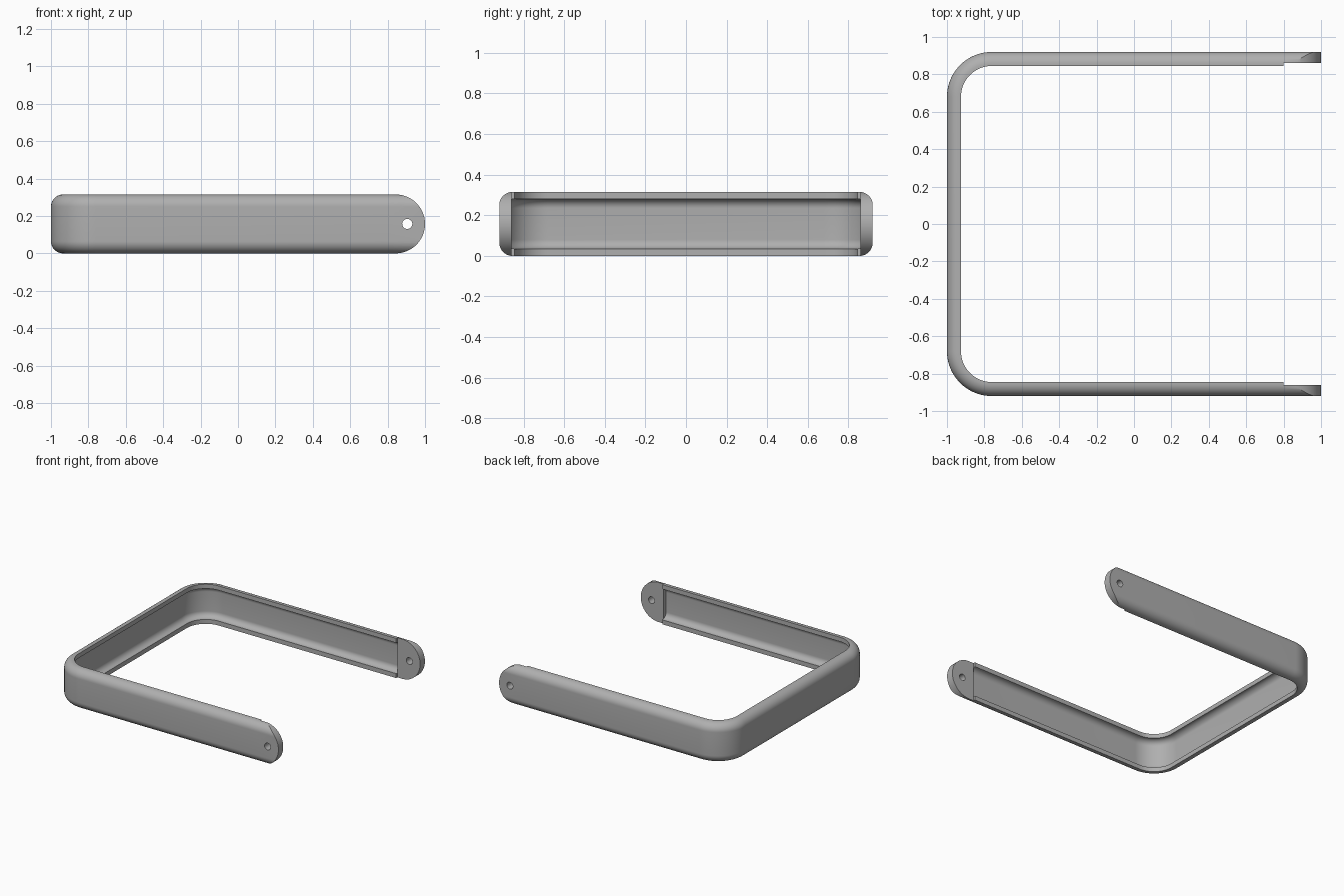
import bpy, bmesh, math
from mathutils import Vector

if "Cube" in bpy.data.objects:
    bpy.data.objects.remove(bpy.data.objects["Cube"], do_unlink=True)

H, HALF_Y, DEPTH, TAB = 0.315, 0.92, 0.075, 0.06   # height, half width, arm and tab thickness
ROUND, BEND, ARM_END = 0.065, 0.24, 0.8
MID = H / 2

grey = bpy.data.materials.new("satin grey")
grey.use_nodes = True
grey.diffuse_color = (0.43, 0.43, 0.43, 1)
grey.node_tree.nodes["Principled BSDF"].inputs["Base Color"].default_value = (0.43, 0.43, 0.43, 1)


def arc(cx, cy, r, start, end, n=12):
    steps = [math.radians(start + (end - start) * i / n) for i in range(n + 1)]
    return [(cx + r * math.cos(a), cy + r * math.sin(a)) for a in steps]


def loft(name, rings):
    """Solid through a list of matching closed rings, capped at both ends."""
    bm = bmesh.new()
    rows = [[bm.verts.new(p) for p in ring] for ring in rings]
    for a, b in zip(rows, rows[1:]):
        for i in range(len(a)):
            j = (i + 1) % len(a)
            bm.faces.new((a[i], a[j], b[j], b[i]))
    bm.faces.new(rows[0])
    bm.faces.new(rows[-1])
    bmesh.ops.recalc_face_normals(bm, faces=bm.faces)
    mesh = bpy.data.meshes.new(name)
    bm.to_mesh(mesh)
    bm.free()
    mesh.materials.append(grey)
    obj = bpy.data.objects.new(name, mesh)
    bpy.context.collection.objects.link(obj)
    return obj


def activate(obj):
    bpy.ops.object.select_all(action='DESELECT')
    obj.select_set(True)
    bpy.context.view_layer.objects.active = obj


def smooth(obj):
    activate(obj)
    bpy.ops.object.shade_smooth_by_angle(angle=math.radians(30))


def cut(obj, cutter, operation):
    activate(obj)
    mod = obj.modifiers.new("cut", 'BOOLEAN')
    mod.operation, mod.solver, mod.object = operation, 'EXACT', cutter
    bpy.ops.object.modifier_apply(modifier=mod.name)
    bpy.data.objects.remove(cutter, do_unlink=True)


# Cross-section as (depth from the outer face, height)
outer = arc(ROUND, ROUND, ROUND, 270, 180) + arc(ROUND, H - ROUND, ROUND, 180, 90)
lip, wall, fillet = 0.035, 0.028, 0.045
hollow = (arc(wall + fillet, H - lip - fillet, fillet, 90, 180)
          + arc(wall + fillet, lip + fillet, fillet, 180, 270))
channel = ([(DEPTH, 0)] + outer + [(DEPTH, H), (DEPTH, H - lip)] + hollow + [(DEPTH, lip)])

# Path of the outer face with its outward direction
stations = [(Vector((ARM_END, HALF_Y)), Vector((0, 1)))]
for side, start in ((1, 90), (-1, 180)):
    centre = Vector((BEND - 1, side * (HALF_Y - BEND)))
    for dx, dy in arc(0, 0, 1, start, start + 90, 20):
        out = Vector((dx, dy))
        stations.append((centre + BEND * out, out))
stations.append((Vector((ARM_END, -HALF_Y)), Vector((0, -1))))

# U-shaped channel
smooth(loft("channel_bracket", [[(*(p - n * d), z) for d, z in channel] for p, n in stations]))

# Solid pivot tabs with a round end and a pin hole
tab_profile = [(d, z) for d, z in outer if d < TAB]
rim = math.sqrt(ROUND ** 2 - (ROUND - TAB) ** 2)
tab_profile = [(TAB, ROUND - rim)] + tab_profile + [(TAB, H - ROUND + rim)]
stadium = [(0.6, 0)] + arc(1 - MID, MID, MID, -90, 90, 40) + [(0.6, H)]
hole = arc(0.905, MID, 0.027, 0, 360, 32)[:-1]
for name, side in (("left", 1), ("right", -1)):
    tab = loft(name + "_pivot_tab", [[(x, side * (HALF_Y - d), z) for d, z in tab_profile]
                                     for x in (ARM_END, 1.05)])
    for outline, operation in ((stadium, 'INTERSECT'), (hole, 'DIFFERENCE')):
        cutter = loft("cutter", [[(x, side * y, z) for x, z in outline] for y in (0.7, 1.1)])
        cut(tab, cutter, operation)
    smooth(tab)
